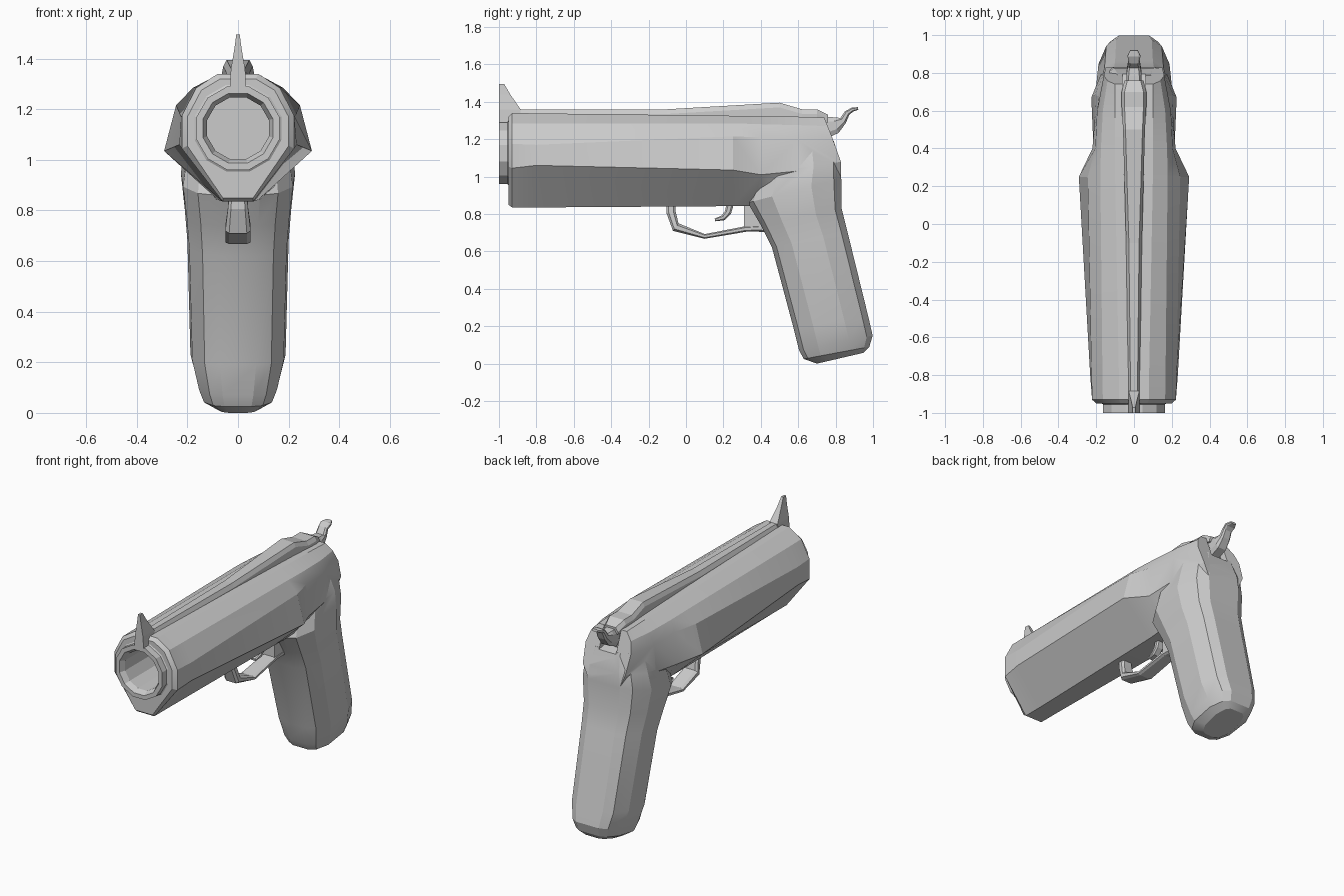
import bpy, bmesh, math
from mathutils import Vector

if "Cube" in bpy.data.objects:
    bpy.data.objects.remove(bpy.data.objects["Cube"])


def loft(name, rings, caps=True, smooth=None):
    """Skin equal-length rings of points into one object."""
    bm = bmesh.new()
    vs = [[bm.verts.new(p) for p in r] for r in rings]
    n = len(rings[0])
    for a, b in zip(vs, vs[1:]):
        for i in range(n):
            j = (i + 1) % n
            bm.faces.new((a[i], a[j], b[j], b[i]))
    if caps:
        bm.faces.new(vs[0])
        bm.faces.new(vs[-1])
    bmesh.ops.recalc_face_normals(bm, faces=bm.faces[:])
    me = bpy.data.meshes.new(name)
    bm.to_mesh(me)
    bm.free()
    ob = bpy.data.objects.new(name, me)
    bpy.context.collection.objects.link(ob)
    if smooth:
        shade(ob, smooth)
    return ob


def shade(ob, deg):
    bpy.ops.object.select_all(action='DESELECT')
    ob.select_set(True)
    bpy.context.view_layer.objects.active = ob
    bpy.ops.object.shade_smooth_by_angle(angle=math.radians(deg))


def sym(half):
    """Mirror a half section across x = 0."""
    return list(half) + [(-x, y, z) for x, y, z in reversed(half)]


def sweep(name, path):
    """Bar in the yz plane; path items are y, z, thickness, half width."""
    rings = []
    for i, (y, z, t, w) in enumerate(path):
        a, b = path[max(i - 1, 0)], path[min(i + 1, len(path) - 1)]
        d = Vector((b[0] - a[0], b[1] - a[1])).normalized() * t / 2
        rings.append(sym([(w * .7, y - d.y, z + d.x), (w, y - d.y * .5, z + d.x * .5),
                          (w, y + d.y * .5, z - d.x * .5), (w * .7, y + d.y, z - d.x)]))
    return loft(name, rings)


def circle(r, y, z=1.125, n=12):
    return [(r * math.cos(2 * math.pi * (i + .5) / n), y,
             z + r * math.sin(2 * math.pi * (i + .5) / n)) for i in range(n)]


def boolean(ob, other, op):
    m = ob.modifiers.new(op, 'BOOLEAN')
    m.object, m.operation, m.solver = other, op, 'EXACT'
    bpy.context.view_layer.objects.active = ob
    bpy.ops.object.modifier_apply(modifier=m.name)
    bpy.data.objects.remove(other)


# Faceted barrel housing: y, then x/z pairs from top to bottom
housing = [
    (-.95, (.07, 1.32), (.145, 1.275), (.20, 1.17), (.20, 1.055), (.06, .85)),
    (-.93, (.08, 1.34), (.165, 1.285), (.222, 1.175), (.222, 1.045), (.06, .835)),
    (-.80, (.08, 1.338), (.167, 1.285), (.225, 1.17), (.232, 1.06), (.06, .835)),
    (.25, (.10, 1.325), (.178, 1.285), (.245, 1.215), (.292, 1.035), (.08, .842)),
    (.40, (.10, 1.323), (.175, 1.28), (.205, 1.21), (.22, 1.01), (.09, .845)),
    (.60, (.10, 1.32), (.165, 1.275), (.195, 1.20), (.205, 1.03), (.09, .85)),
]
rings = [sym([(x, y, z) for x, z in pts]) for y, *pts in housing]
rings.append(sym([(.10, .74, 1.315), (.14, .758, 1.27), (.16, .785, 1.20),
                  (.15, .828, 1.08), (.07, .828, .90)]))
frame = loft("frame", rings)

# Grip: front y/z, back y/z, half width for slanted sections
grip_sections = [
    (.70, .0, .95, .058, .09), (.63, .025, .98, .09, .14), (.605, .07, .998, .15, .16),
    (.575, .19, .975, .25, .188), (.46, .62, .862, .71, .20), (.40, .74, .832, .83, .21),
    (.33, .86, .83, .99, .226), (.38, 1.01, .825, 1.08, .208), (.42, 1.12, .79, 1.19, .17)]
grip_rings = []
for fy, fz, by, bz, w in grip_sections:
    grip_rings.append(sym([(w * k, fy + (by - fy) * t, fz + (bz - fz) * t)
                           for t, k in ((0, .38), (.06, .7), (.26, .96), (.68, 1),
                                        (.92, .78), (1, .5))]))
boolean(frame, loft("grip", grip_rings), 'UNION')

# Bore and hammer slot
boolean(frame, loft("bore_cut", [circle(.126, -1.1), circle(.126, .1)]), 'DIFFERENCE')
boolean(frame, loft("slot_cut", [sym([(.06, y, 1.40), (.06, y, zb)])
                                 for y, zb in ((.73, 1.19), (.95, 1.15))]), 'DIFFERENCE')
shade(frame, 22)

# Muzzle ring with bevelled mouth
loft("muzzle", [circle(r, y) for r, y in
                ((.185, -.945), (.17, -.955), (.17, -1), (.143, -1), (.126, -.965), (.126, -.94))],
     caps=False)

# Top rib: y, top z, top half width, base half width
rib = [(-.89, 1.36, .018, .03), (-.10, 1.36, .027, .042), (.50, 1.395, .045, .058),
       (.62, 1.36, .05, .065), (.70, 1.36, .05, .065), (.76, 1.33, .035, .05)]
loft("top_rib", [sym([(a, y, z), (b, y, z - .025), (b, y, 1.29)]) for y, z, a, b in rib])

# Front sight blade
loft("front_sight", [sym([(w, -1, z), (w, yb, z)]) for z, yb, w in
                     ((1.265, -.89, .034), (1.36, -.885, .028), (1.44, -.94, .014),
                      (1.495, -.972, .007))])

# Hammer
sweep("hammer", [(.73, 1.26, .12, .04), (.80, 1.275, .09, .04), (.84, 1.30, .04, .034),
                 (.862, 1.34, .03, .03), (.89, 1.358, .022, .034), (.92, 1.364, .015, .02)])

# Trigger guard and the web that joins it to the grip
sweep("trigger_guard", [(-.08, .86, .05, .035), (-.08, .81, .05, .04), (-.055, .73, .05, .05),
                        (.10, .68, .025, .05), (.32, .72, .03, .045), (.44, .725, .04, .04)])
loft("guard_web", [[(x, y, z) for y, z in ((.31, .87), (.31, .72), (.43, .71), (.45, .87))]
                   for x in (-.04, .04)])

# Trigger
sweep("trigger", [(.24, .87, .04, .025), (.225, .81, .035, .025), (.20, .78, .03, .025),
                  (.155, .768, .015, .02)])
